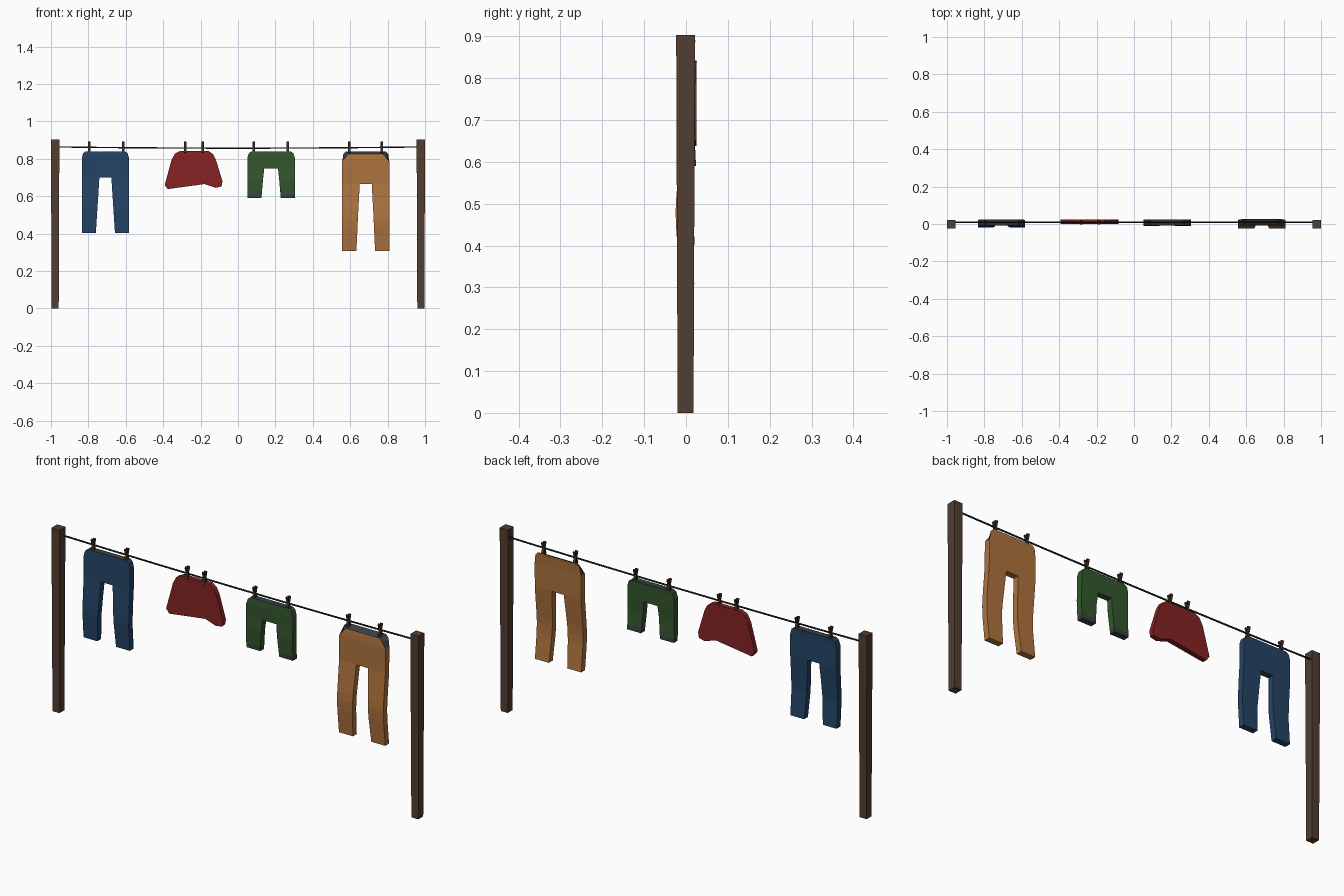
import bpy, bmesh, math
from mathutils import Matrix

if "Cube" in bpy.data.objects:
    bpy.data.objects.remove(bpy.data.objects["Cube"])


def colour(name, r, g, b):
    m = bpy.data.materials.new(name)
    m.diffuse_color = [((c / 255 + 0.055) / 1.055) ** 2.4 for c in (r, g, b)] + [1]
    m.use_nodes = True
    m.node_tree.nodes["Principled BSDF"].inputs["Base Color"].default_value = m.diffuse_color
    return m


WOOD = colour("post_brown", 82, 61, 49)
PEG = colour("peg_brown", 62, 46, 37)
ROPE = colour("rope_black", 32, 34, 32)
GREY = colour("lining_grey", 56, 63, 66)
BLUE = colour("blue_cloth", 36, 68, 102)
RED = colour("red_cloth", 134, 35, 36)
GREEN = colour("green_cloth", 52, 86, 45)
TAN = colour("tan_cloth", 174, 115, 62)


def finish(bm, name, *mats):
    bmesh.ops.recalc_face_normals(bm, faces=bm.faces)
    me = bpy.data.meshes.new(name)
    bm.to_mesh(me)
    bm.free()
    for m in mats:
        me.materials.append(m)
    ob = bpy.data.objects.new(name, me)
    bpy.context.collection.objects.link(ob)
    return ob


# posts, slightly wider at the top
for side, label in ((-1, "left"), (1, "right")):
    bm = bmesh.new()
    bmesh.ops.create_cube(bm, size=1)
    for v in bm.verts:
        top = v.co.z > 0
        w = 0.045 if top else 0.038
        v.co = (v.co.x * w + side * 0.9775, v.co.y * w - 0.001, 0.903 if top else 0)
    finish(bm, label + "_post", WOOD)

# sagging line
cu = bpy.data.curves.new("washing_line", "CURVE")
cu.dimensions = "3D"
cu.bevel_depth = 0.004
cu.bevel_resolution = 1
cu.use_fill_caps = True
sp = cu.splines.new("POLY")
sp.points.add(8)
for i, p in enumerate(sp.points):
    x = -0.97 + 1.94 * i / 8
    p.co = (x, 0.01, 0.857 + 0.007 * x * x, 1)
cu.materials.append(ROPE)
bpy.context.collection.objects.link(bpy.data.objects.new("washing_line", cu))


# trousers: rows of (z, half width, inner half width, front y); legs split below row `split`
def trousers(name, cx, rows, split, mat, inset=0.0, cuff=False):
    bm = bmesh.new()
    front, back = [], []
    for r, (z, w, i, y) in enumerate(rows):
        d = inset if r < 2 else 0
        front.append([bm.verts.new((cx + x, y, z - d)) for x in (-w + d, -i, i, w - d)])
        back.append([bm.verts.new((cx + x, y + 0.03, z)) for x in (-w, -i, i, w)])
    n = len(rows) - 1

    def solid(r, c):
        return 0 <= r < n and 0 <= c < 3 and not (c == 1 and r >= split)

    def face(vs, grey):
        bm.faces.new(vs).material_index = int(grey)

    for r in range(n):
        for c in range(3):
            if not solid(r, c):
                continue
            hem = cuff and r == n - 1
            corners = [(r, c), (r, c + 1), (r + 1, c + 1), (r + 1, c)]
            for grid in (front, back):
                face([grid[a][b] for a, b in corners], hem)
            for k, (dr, dc) in enumerate(((-1, 0), (0, 1), (1, 0), (0, -1))):
                if not solid(r + dr, c + dc):
                    (a, b), (e, f) = corners[k], corners[(k + 1) % 4]
                    waist = dr == -1 or (dc and r < (2 if inset else 1))
                    face([front[a][b], front[e][f], back[e][f], back[a][b]], hem or waist)
    finish(bm, name, mat, GREY)


trousers("blue_trousers", -0.709, [
    (0.84, 0.105, 0.032, -0.006), (0.83, 0.119, 0.032, -0.007), (0.805, 0.126, 0.032, -0.008),
    (0.70, 0.126, 0.032, -0.008), (0.62, 0.126, 0.037, -0.014), (0.53, 0.126, 0.043, -0.018),
    (0.403, 0.126, 0.051, -0.009)], 3, BLUE)
trousers("green_shorts", 0.177, [
    (0.84, 0.105, 0.037, -0.006), (0.83, 0.119, 0.037, -0.007), (0.805, 0.127, 0.037, -0.008),
    (0.747, 0.127, 0.037, -0.008), (0.69, 0.127, 0.043, -0.011), (0.61, 0.127, 0.05, -0.007),
    (0.59, 0.127, 0.052, -0.006)], 3, GREEN, cuff=True)
trousers("tan_trousers", 0.683, [
    (0.84, 0.105, 0.032, -0.004), (0.825, 0.12, 0.032, -0.006), (0.785, 0.126, 0.032, -0.008),
    (0.665, 0.126, 0.032, -0.009), (0.52, 0.126, 0.04, -0.023), (0.48, 0.126, 0.042, -0.025),
    (0.43, 0.126, 0.044, -0.023), (0.308, 0.126, 0.05, -0.01)], 3, TAN, inset=0.014)

# red skirt: extruded outline
bm = bmesh.new()
outline = [(-0.31, 0.842), (-0.157, 0.842), (-0.133, 0.825), (-0.118, 0.795), (-0.083, 0.68),
           (-0.088, 0.652), (-0.12, 0.645), (-0.179, 0.665), (-0.376, 0.638),
           (-0.392, 0.66), (-0.355, 0.795), (-0.337, 0.828)]
f = bm.faces.new([bm.verts.new((x, 0.001, z)) for x, z in outline])
ext = bmesh.ops.extrude_face_region(bm, geom=[f])["geom"]
bmesh.ops.translate(bm, vec=(0, 0.024, 0), verts=[g for g in ext if isinstance(g, bmesh.types.BMVert)])
finish(bm, "red_skirt", RED)

# pegs: two crossed slats each
for n, x in enumerate((-0.795, -0.613, -0.283, -0.189, 0.085, 0.267, 0.595, 0.768)):
    bm = bmesh.new()
    for tilt in (-1, 1):
        m = (Matrix.Translation((x, 0.01, 0.861)) @ Matrix.Rotation(tilt * math.radians(17), 4, "X")
             @ Matrix.Diagonal((0.013, 0.008, 0.062, 1)))
        bmesh.ops.create_cube(bm, size=1, matrix=m)
    finish(bm, "peg_%d" % (n + 1), PEG)
